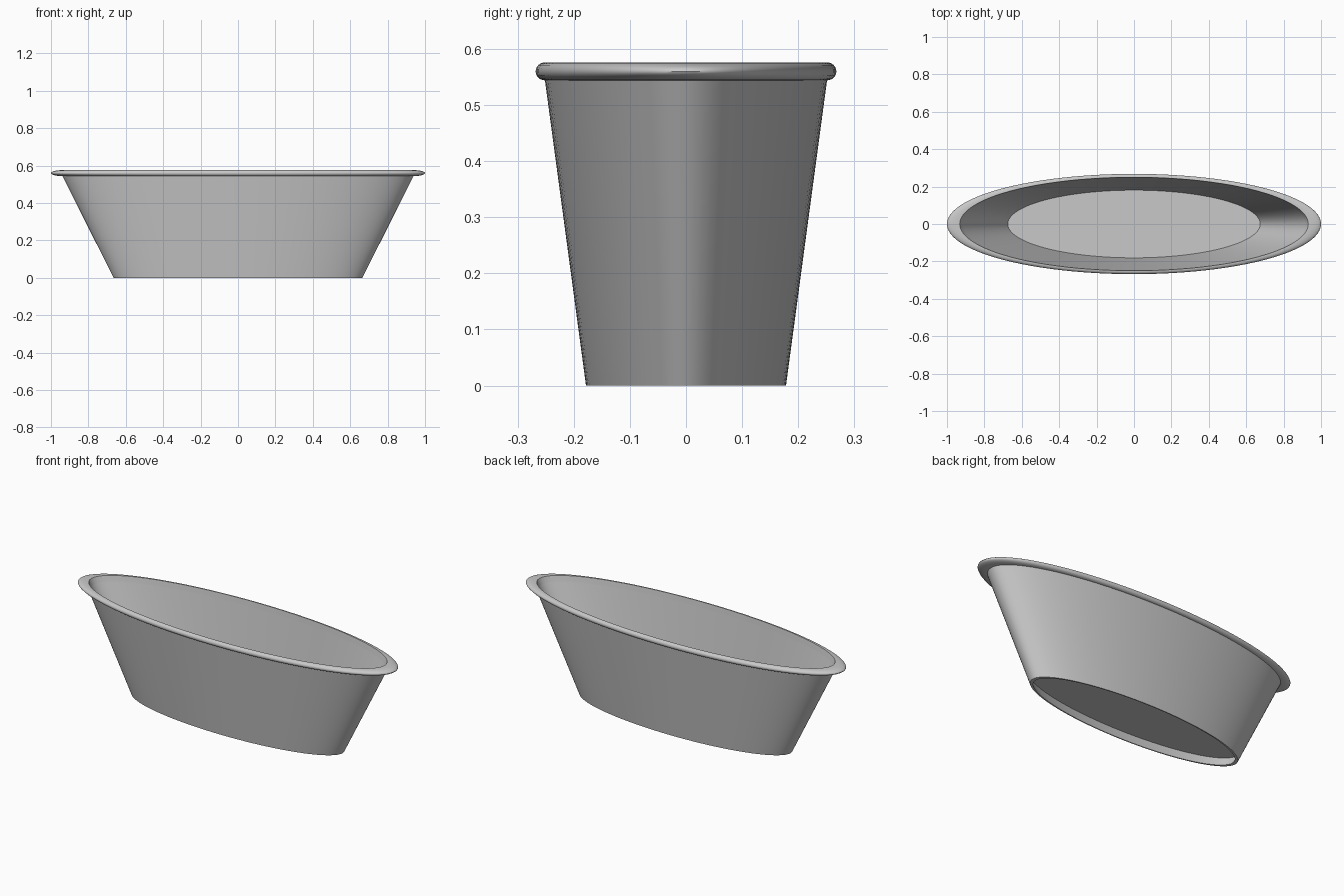
import bpy, bmesh, math

old = bpy.data.objects.get("Cube")
if old:
    bpy.data.objects.remove(old, do_unlink=True)

SIDES = 96
SQUASH = 0.268          # depth of the oval relative to its width
HEIGHT = 0.576
RIM_LOW = 0.544
BASE_R, TOP_R = 0.665, 0.938
WALL = 0.02             # wall thickness
FLOOR_LOW, FLOOR_TOP = 0.05, 0.06

grey = bpy.data.materials.new("plain grey")
grey.use_nodes = True
colour = (0.58, 0.58, 0.58, 1)
grey.diffuse_color = colour
grey.node_tree.nodes["Principled BSDF"].inputs["Base Color"].default_value = colour


def outer(z):
    """Outside radius of the sloping wall at a height."""
    return BASE_R + (TOP_R - BASE_R) * z / RIM_LOW


def lathe(name, profile, smooth_angle):
    """Turn a closed (radius, z) profile into an oval ring or disc."""
    bm = bmesh.new()
    rings = []
    for r, z in profile:
        ring = []
        for i in range(SIDES):
            a = math.tau * i / SIDES
            ring.append(bm.verts.new((r * math.cos(a), r * SQUASH * math.sin(a), z)))
        rings.append(ring)
    for a, b in zip(rings, rings[1:] + rings[:1]):
        for i in range(SIDES):
            j = (i + 1) % SIDES
            bm.faces.new((a[i], a[j], b[j], b[i]))
    return finish(name, bm, smooth_angle)


def finish(name, bm, smooth_angle):
    bmesh.ops.recalc_face_normals(bm, faces=bm.faces)
    mesh = bpy.data.meshes.new(name)
    bm.to_mesh(mesh)
    bm.free()
    mesh.materials.append(grey)
    obj = bpy.data.objects.new(name, mesh)
    bpy.context.collection.objects.link(obj)
    bpy.ops.object.select_all(action="DESELECT")
    obj.select_set(True)
    bpy.context.view_layer.objects.active = obj
    bpy.ops.object.shade_smooth_by_angle(angle=math.radians(smooth_angle))
    return obj


# Sloping wall, open at the foot
lathe("tub_wall", [
    (outer(0), 0), (outer(RIM_LOW), RIM_LOW),
    (outer(RIM_LOW) - WALL, RIM_LOW), (outer(0) - WALL, 0)], 40)

# Rolled rim: flat inside edge, rounded outside
mid, half = (RIM_LOW + HEIGHT) / 2, (HEIGHT - RIM_LOW) / 2
roll = []
for k in range(13):
    t = -math.pi / 2 + math.pi * k / 12
    roll.append((TOP_R + (1 - TOP_R) * math.cos(t), mid + half * math.sin(t)))
inside = outer(RIM_LOW) - WALL
lathe("rolled_rim", roll + [(inside + 0.014, HEIGHT), (inside, RIM_LOW)], 50)

# Floor, raised above the foot
bm = bmesh.new()
bmesh.ops.create_cone(bm, cap_ends=True, segments=SIDES,
                      radius1=outer(FLOOR_LOW) - WALL / 2,
                      radius2=outer(FLOOR_TOP) - WALL / 2,
                      depth=FLOOR_TOP - FLOOR_LOW)
for v in bm.verts:
    v.co.y *= SQUASH
    v.co.z += (FLOOR_LOW + FLOOR_TOP) / 2
finish("tub_floor", bm, 40)
